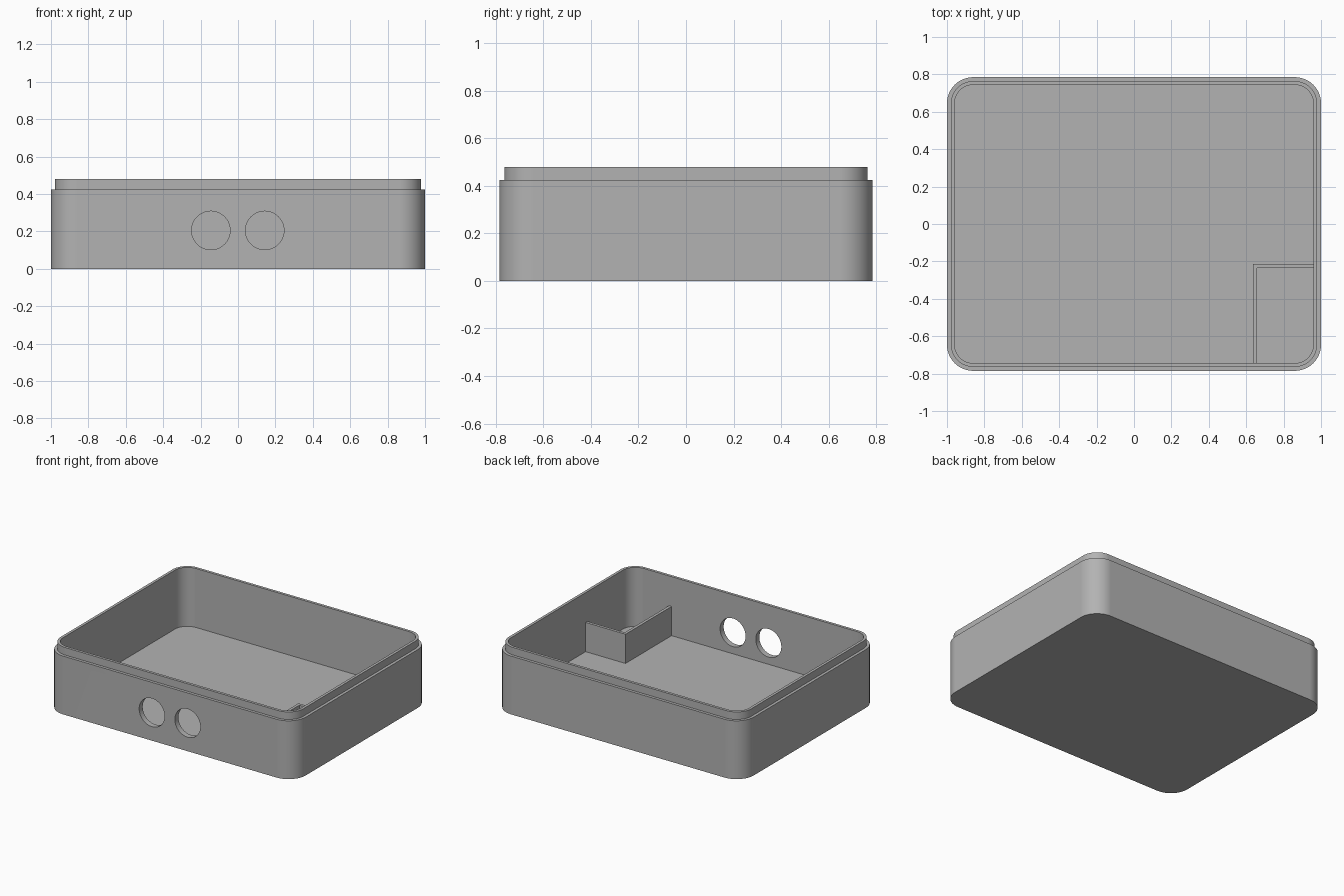
import bpy, bmesh, math
from mathutils import Matrix

cube = bpy.data.objects.get("Cube")
if cube:
    bpy.data.objects.remove(cube, do_unlink=True)

HALF_X, HALF_Y, RADIUS = 1.0, 0.785, 0.14
SHOULDER, TOP, FLOOR = 0.425, 0.48, 0.05
LIP, WALL = 0.021, 0.041

grey = bpy.data.materials.new("plain grey")
grey.use_nodes = True
colour = (0.45, 0.45, 0.45, 1)
grey.diffuse_color = colour
grey.node_tree.nodes["Principled BSDF"].inputs["Base Color"].default_value = colour


def add_object(name, bm):
    bmesh.ops.recalc_face_normals(bm, faces=bm.faces)
    mesh = bpy.data.meshes.new(name)
    bm.to_mesh(mesh)
    bm.free()
    mesh.materials.append(grey)
    obj = bpy.data.objects.new(name, mesh)
    bpy.context.collection.objects.link(obj)
    return obj


def rounded_ring(bm, inset, z, steps=16):
    """Rounded rectangle of vertices, pulled in by inset."""
    r = RADIUS - inset
    ring = []
    for k, (sx, sy) in enumerate([(1, 1), (-1, 1), (-1, -1), (1, -1)]):
        for i in range(steps + 1):
            a = (k + i / steps) * math.pi / 2
            ring.append(bm.verts.new((sx * (HALF_X - RADIUS) + r * math.cos(a),
                                      sy * (HALF_Y - RADIUS) + r * math.sin(a), z)))
    return ring


def activate(obj):
    bpy.ops.object.select_all(action='DESELECT')
    obj.select_set(True)
    bpy.context.view_layer.objects.active = obj


# Tray: outer wall, stepped lip, inner wall and floor in one closed shell
bm = bmesh.new()
profile = [(0, 0), (0, SHOULDER), (LIP, SHOULDER), (LIP, TOP), (WALL, TOP), (WALL, FLOOR)]
rings = [rounded_ring(bm, inset, z) for inset, z in profile]
for low, high in zip(rings, rings[1:]):
    for i in range(len(low)):
        j = (i + 1) % len(low)
        bm.faces.new((low[i], low[j], high[j], high[i]))
bm.faces.new(rings[0])
bm.faces.new(rings[-1])
tray = add_object("tray", bm)

# Two round ports through the front wall
bm = bmesh.new()
for x in (-0.145, 0.143):
    place = Matrix.Translation((x, -HALF_Y, 0.205)) @ Matrix.Rotation(math.pi / 2, 4, 'X')
    bmesh.ops.create_cone(bm, cap_ends=True, segments=48, radius1=0.103,
                          radius2=0.103, depth=0.2, matrix=place)
cutter = add_object("port_cutter", bm)
cutter.hide_render = True

activate(tray)
cut = tray.modifiers.new("ports", 'BOOLEAN')
cut.operation = 'DIFFERENCE'
cut.solver = 'EXACT'
cut.object = cutter
bpy.ops.object.modifier_apply(modifier=cut.name)
bpy.data.objects.remove(cutter, do_unlink=True)

bpy.ops.object.shade_smooth_by_angle(angle=math.radians(30))
weighted = tray.modifiers.new("clean normals", 'WEIGHTED_NORMAL')
weighted.keep_sharp = True

# L-shaped partition closing off the front corner
x0, x1, y1, y0 = 0.637, 0.97, -0.213, -0.755
t = 0.021
outline = [(x0, y0), (x0 + t, y0), (x0 + t, y1 - t), (x1, y1 - t), (x1, y1), (x0, y1)]
bm = bmesh.new()
base = bm.faces.new([bm.verts.new((x, y, FLOOR - 0.01)) for x, y in outline])
grown = bmesh.ops.extrude_face_region(bm, geom=[base], use_keep_orig=True)
for v in grown["geom"]:
    if isinstance(v, bmesh.types.BMVert):
        v.co.z = 0.263
add_object("partition", bm)
